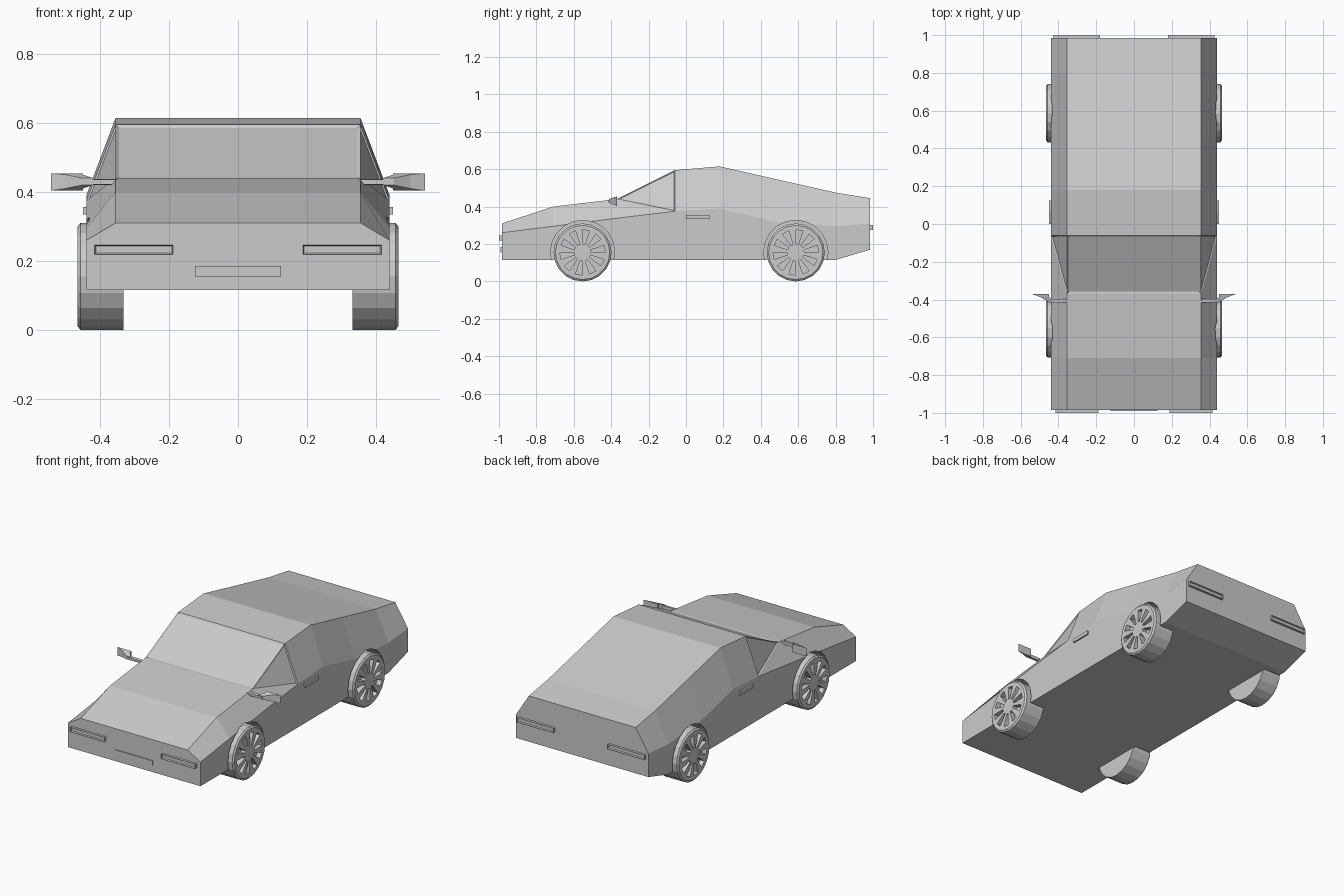
import bpy, bmesh, math
from mathutils import Vector

if "Cube" in bpy.data.objects:
    bpy.data.objects.remove(bpy.data.objects["Cube"])


def finish(bm, name, mirror=False):
    bmesh.ops.recalc_face_normals(bm, faces=bm.faces)
    me = bpy.data.meshes.new(name)
    bm.to_mesh(me)
    bm.free()
    ob = bpy.data.objects.new(name, me)
    bpy.context.collection.objects.link(ob)
    if mirror:
        ob.modifiers.new("mirror", 'MIRROR')
    return ob


def loft(bm, rings):
    loops = [[bm.verts.new(p) for p in r] for r in rings]
    for a, b in zip(loops, loops[1:]):
        for i in range(len(a)):
            j = (i + 1) % len(a)
            bm.faces.new((a[i], a[j], b[j], b[i]))
    bm.faces.new(loops[0])
    bm.faces.new(loops[-1])


def rect(x0, x1, y, z0, z1):
    return [(x0, y, z0), (x1, y, z0), (x1, y, z1), (x0, y, z1)]


def box(name, x, y, z, mirror=False, frame_dir=0):
    bm = bmesh.new()
    loft(bm, [rect(*x, y[0], *z), rect(*x, y[1], *z)])
    bmesh.ops.recalc_face_normals(bm, faces=bm.faces)
    if frame_dir:
        f = [f for f in bm.faces if f.normal.y * frame_dir > 0.9]
        bmesh.ops.inset_region(bm, faces=f, thickness=0.005)
        bmesh.ops.translate(bm, verts=f[0].verts, vec=(0, -0.008 * frame_dir, 0))
    return finish(bm, name, mirror)


# Body shell: cross-sections of y, roof height, belt height, floor height
SECTIONS = [(-0.985, .31, .26, .115), (-0.71, .40, .295, .115), (-0.37, .44, .338, .115),
            (-0.06, .595, .375, .115), (0.18, .615, .39, .115), (0.48, .547, .318, .115),
            (0.80, .475, .295, .115), (0.985, .445, .31, .17)]
TOP_X, SIDE_X = 0.355, 0.44
bm = bmesh.new()
loft(bm, [[(-SIDE_X, y, zf), (SIDE_X, y, zf), (SIDE_X, y, zb), (TOP_X, y, zt),
           (-TOP_X, y, zt), (-SIDE_X, y, zb)] for y, zt, zb, zf in SECTIONS])

# Split the strip beside the windscreen into hood flank and quarter window
flanks = [f for f in bm.faces if len(f.verts) == 4 and -0.3 < f.calc_center_median().y < -0.15
          and abs(f.calc_center_median().x) > 0.3 and f.calc_center_median().z > 0.36]
quarter = []
for f in flanks:
    a = next(v for v in f.verts if v.co.y < -0.3 and v.co.z > 0.4)
    b = next(v for v in f.verts if v.co.y > -0.1 and v.co.z < 0.4)
    bmesh.utils.face_split(f, a, b)
bmesh.ops.recalc_face_normals(bm, faces=bm.faces)
for f in bm.faces:
    if len(f.verts) == 3 and max(v.co.z for v in f.verts) > 0.55:
        quarter.append(f)
screen = [f for f in bm.faces if abs(f.calc_center_median().x) < 0.01
          and -0.3 < f.calc_center_median().y < -0.15 and f.normal.z > 0.5]
# Recessed windscreen and quarter windows
bmesh.ops.inset_individual(bm, faces=screen, thickness=0.014, depth=-0.006)
bmesh.ops.inset_individual(bm, faces=quarter, thickness=0.01, depth=-0.005)
body = finish(bm, "car_body")

WHEELS = {"front": -0.553, "rear": 0.587}
R, SEG = 0.155, 20


def circle(x, y, r):
    return [(x, y + r * math.sin(2 * math.pi * i / SEG), R + r * math.cos(2 * math.pi * i / SEG))
            for i in range(SEG)]


for label, y in WHEELS.items():
    # Wheel arches cut out of the body
    bm = bmesh.new()
    for s in (1, -1):
        loft(bm, [circle(s * 0.335, y, 0.172), circle(s * 0.6, y, 0.172)])
    cutter = finish(bm, label + "_arch_cutter")
    cutter.hide_render = True
    cutter.hide_viewport = True
    cut = body.modifiers.new(label + "_arch", 'BOOLEAN')
    cut.operation = 'DIFFERENCE'
    cut.object = cutter

    # Wheels with ten recessed slots between the spokes
    bm = bmesh.new()
    loft(bm, [circle(0.332, y, R), circle(0.457, y, R), circle(0.465, y, 0.145),
              circle(0.465, y, 0.122), circle(0.465, y, 0.045)])
    bm.faces.ensure_lookup_table()
    slots = [bm.faces[3 * SEG + i] for i in range(0, SEG, 2)]
    bmesh.ops.recalc_face_normals(bm, faces=bm.faces)
    bmesh.ops.inset_individual(bm, faces=slots, thickness=0.0008, depth=0)
    hole = bmesh.ops.extrude_discrete_faces(bm, faces=slots)["faces"]
    for f in hole:
        bmesh.ops.translate(bm, verts=f.verts, vec=(-0.03, 0, 0))
    # Close the slot walls
    bmesh.ops.bridge_loops
    edges = [e for e in bm.edges if e.is_boundary]
    bm.edges.ensure_lookup_table()
    outer = [e for e in edges if e.verts[0].co.x > 0.46]
    low = {(round(v.co.y, 5), round(v.co.z, 5)): v for f in hole for v in f.verts}
    for e in outer:
        a, b = e.verts
        c, d = (low[(round(v.co.y, 5), round(v.co.z, 5))] for v in (b, a))
        bm.faces.new((a, b, c, d))
    finish(bm, label + "_wheels", True)

# Lights, plate and door handles
box("headlights", (0.188, 0.416), (-1.0, -0.98), (0.219, 0.246), True, -1)
box("tail_lights", (0.18, 0.425), (0.98, 1.0), (0.275, 0.302), True, 1)
box("front_plate", (-0.125, 0.125), (-0.991, -0.98), (0.155, 0.185))
box("door_handles", (0.436, 0.45), (0.0, 0.125), (0.334, 0.356), True)

# Wing mirrors: stalk and flared head
bm = bmesh.new()
loft(bm, [rect(0.35, 0.45, -0.415, 0.422, 0.436), rect(0.36, 0.45, -0.397, 0.42, 0.438)])
finish(bm, "mirror_stalks", True)
bm = bmesh.new()
loft(bm, [rect(0.42, 0.452, -0.412, 0.42, 0.44), rect(0.45, 0.50, -0.385, 0.41, 0.45),
          rect(0.45, 0.542, -0.37, 0.404, 0.454)])
finish(bm, "mirror_heads", True)
